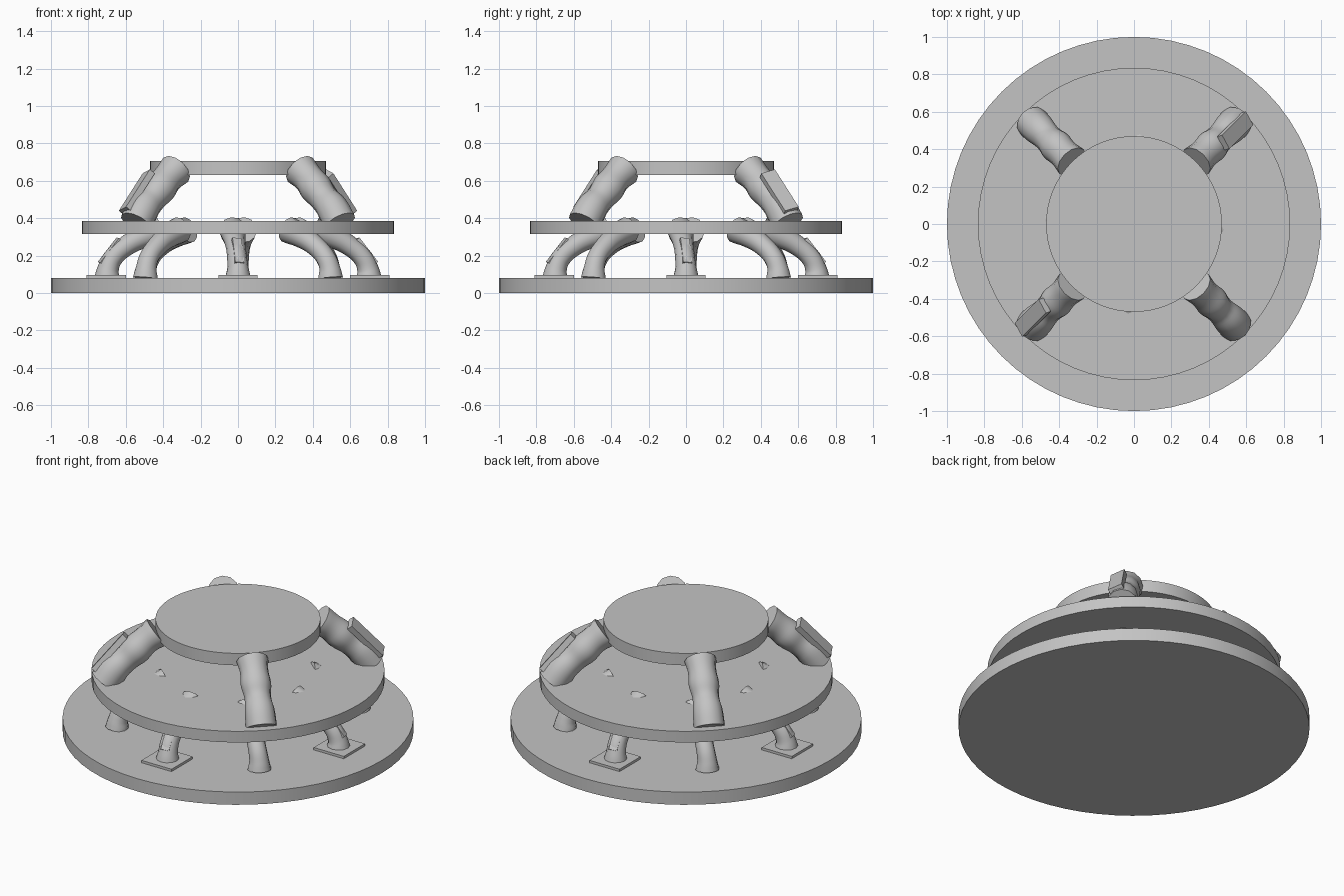
import bpy
from math import radians, cos, sin, pi
from mathutils import Vector, Matrix

cube = bpy.data.objects.get("Cube")
if cube:
    bpy.data.objects.remove(cube, do_unlink=True)

# Single plain material
grey = bpy.data.materials.new("plain_grey")
grey.use_nodes = True
COLOUR = (0.55, 0.55, 0.55, 1)
grey.diffuse_color = COLOUR
grey.node_tree.nodes["Principled BSDF"].inputs["Base Color"].default_value = COLOUR


def finish(obj, name, smooth=True):
    obj.name = name
    obj.data.name = name
    obj.data.materials.clear()
    obj.data.materials.append(grey)
    if smooth:
        bpy.ops.object.select_all(action='DESELECT')
        obj.select_set(True)
        bpy.context.view_layer.objects.active = obj
        bpy.ops.object.shade_smooth_by_angle(angle=radians(40))
    return obj


def disc(name, radius, bottom, top):
    bpy.ops.mesh.primitive_cylinder_add(vertices=64, radius=radius, depth=top - bottom,
                                        location=(0, 0, (bottom + top) / 2))
    return finish(bpy.context.object, name)


def box(name, size, matrix):
    bpy.ops.mesh.primitive_cube_add(size=1)
    obj = bpy.context.object
    obj.data.transform(Matrix.Diagonal((*size, 1)))
    obj.matrix_world = matrix
    return finish(obj, name, smooth=False)


def tube(name, points, angle):
    """Lumpy tube through (distance, sideways, height, radius) points, turned about z."""
    curve = bpy.data.curves.new(name, 'CURVE')
    curve.dimensions = '3D'
    curve.bevel_depth = 1
    curve.bevel_resolution = 4
    curve.resolution_u = 5
    curve.use_fill_caps = True
    spline = curve.splines.new('BEZIER')
    spline.radius_interpolation = 'CARDINAL'
    spline.bezier_points.add(len(points) - 1)
    for bp, (r, side, z, width) in zip(spline.bezier_points, points):
        bp.co = (r, side, z)
        bp.radius = width
        bp.handle_left_type = bp.handle_right_type = 'AUTO'
    obj = bpy.data.objects.new(name, curve)
    bpy.context.collection.objects.link(obj)
    obj.rotation_euler.z = angle
    bpy.ops.object.select_all(action='DESELECT')
    obj.select_set(True)
    bpy.context.view_layer.objects.active = obj
    bpy.ops.object.convert(target='MESH')
    return finish(bpy.context.object, name)


def strip(name, start, end, offset, size, roll, angle):
    """Flat bar lying along the outer side of a leg, rolled about the leg's axis."""
    a, b = Vector(start), Vector(end)
    along = (b - a).normalized()
    side = Vector((0, 1, 0))
    out = along.cross(side)
    if out.x < 0:
        out = -out
    out = Matrix.Rotation(roll, 3, along) @ out
    across = out.cross(along)
    m = Matrix((along, across, out)).transposed().to_4x4()
    m.translation = (a + b) / 2 + out * offset
    box(name, ((b - a).length, *size), Matrix.Rotation(angle, 4, 'Z') @ m)


# Three stacked round tiers
disc("base_tier", 1.0, 0, 0.08)
disc("middle_tier", 0.835, 0.315, 0.385)
disc("top_tier", 0.47, 0.63, 0.705)

# Upper legs on the diagonals
upper_path = [(0.47, 0, 0.66, 0.092), (0.53, 0, 0.615, 0.082), (0.59, 0, 0.56, 0.088),
              (0.65, 0, 0.505, 0.077), (0.71, 0, 0.455, 0.086), (0.77, 0, 0.375, 0.09)]
for i in range(4):
    angle = pi / 4 + i * pi / 2
    tube(f"upper_leg_{i + 1}", upper_path, angle)
    if i % 2 == 0:
        strip(f"upper_leg_strip_{i + 1}", (0.59, 0, 0.59), (0.77, 0, 0.39),
              0.08, (0.085, 0.035), radians(22), angle)

# Lower legs, curling in under the middle tier
lower_path = [(0.70, 0, 0.08, 0.068), (0.695, 0, 0.125, 0.058), (0.67, -0.005, 0.185, 0.053),
              (0.60, -0.012, 0.25, 0.054), (0.51, -0.022, 0.30, 0.062),
              (0.41, -0.03, 0.338, 0.072)]
for i in range(8):
    angle = i * pi / 4
    tube(f"lower_leg_{i + 1}", lower_path, angle)
    if i % 2 == 0:
        # Square foot plates and outer strips on the straight-facing legs
        box(f"foot_plate_{i + 1}", (0.21, 0.21, 0.015),
            Matrix.Translation((0.705 * cos(angle), 0.705 * sin(angle), 0.0875)))
        strip(f"lower_leg_strip_{i + 1}", (0.70, -0.005, 0.13), (0.60, -0.02, 0.26),
              0.045, (0.05, 0.025), radians(15), angle)
